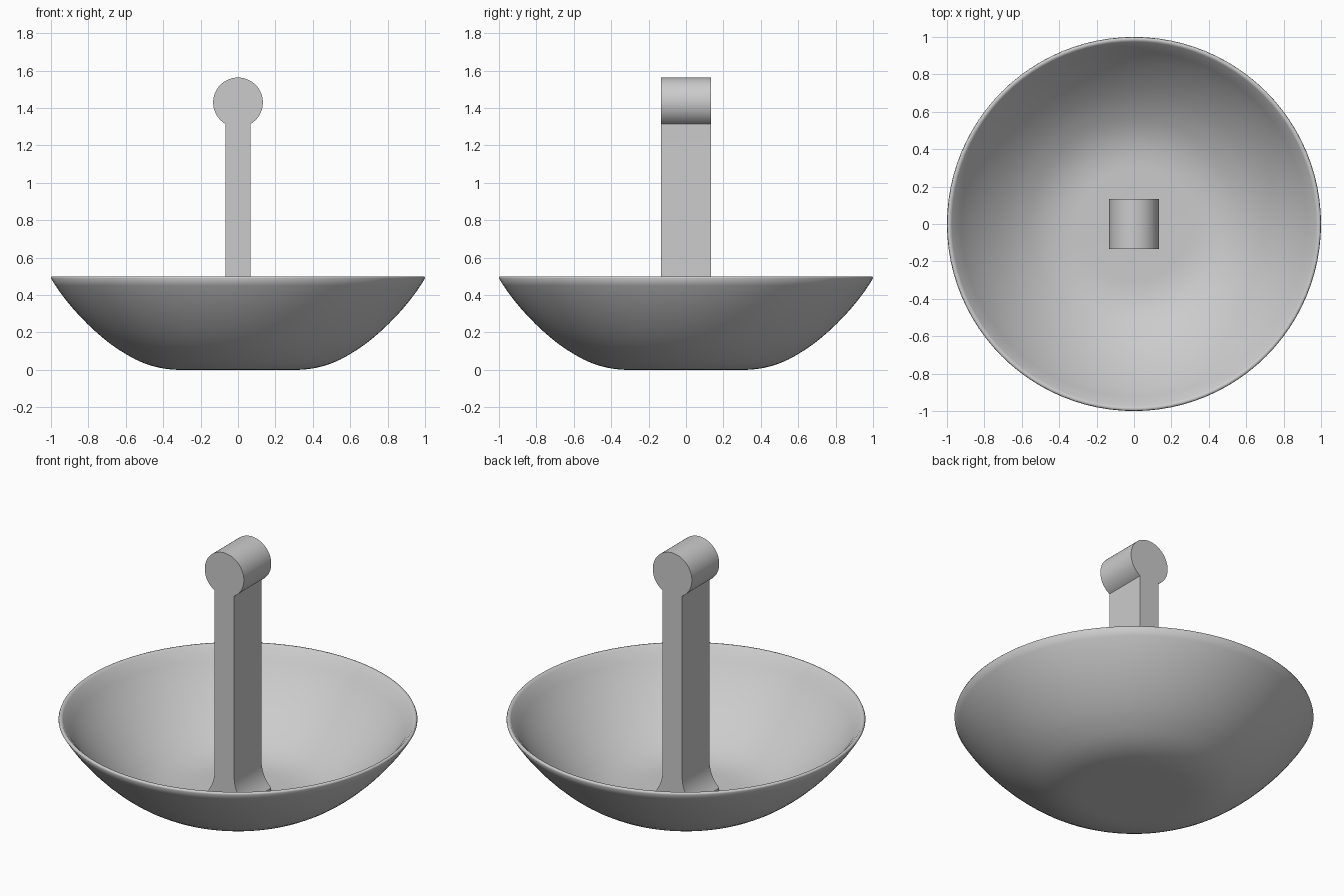
import bpy, bmesh, math
from mathutils import Vector
from mathutils.geometry import interpolate_bezier

cube = bpy.data.objects.get("Cube")
if cube:
    bpy.data.objects.remove(cube, do_unlink=True)

grey = bpy.data.materials.new("plain grey")
grey.use_nodes = True
colour = (0.6, 0.6, 0.6, 1)
grey.diffuse_color = colour
grey.node_tree.nodes["Principled BSDF"].inputs["Base Color"].default_value = colour


def finish(bm, name, angle):
    bmesh.ops.recalc_face_normals(bm, faces=bm.faces)
    mesh = bpy.data.meshes.new(name)
    bm.to_mesh(mesh)
    bm.free()
    mesh.materials.append(grey)
    obj = bpy.data.objects.new(name, mesh)
    bpy.context.collection.objects.link(obj)
    bpy.ops.object.select_all(action="DESELECT")
    obj.select_set(True)
    bpy.context.view_layer.objects.active = obj
    bpy.ops.object.shade_smooth_by_angle(angle=angle)
    return obj


def bezier(*points, steps=12):
    return interpolate_bezier(*[Vector((r, 0, z)) for r, z in points], steps)


# Bowl: curved outer profile, offset inwards for the wall, then spun
wall = 0.03
outer = bezier((0.3, 0), (0.42, 0), (0.51, 0.03), (0.6, 0.085))
outer += bezier((0.6, 0.085), (0.75, 0.17), (0.92, 0.35), (1, 0.49))[1:]
inner = []
for i, p in enumerate(outer):
    along = outer[min(i + 1, len(outer) - 1)] - outer[max(i - 1, 0)]
    inner.append(p + Vector((-along.z, 0, along.x)).normalized() * wall)
inner[-1].z = 0.492
rim = [Vector((0.996, 0, 0.5)), Vector((0.982, 0, 0.5))]
profile = [Vector((0, 0, 0))] + outer + rim + inner[::-1] + [Vector((0, 0, wall))]

bm = bmesh.new()
verts = [bm.verts.new(p) for p in profile]
edges = [bm.edges.new(pair) for pair in zip(verts, verts[1:])]
bmesh.ops.spin(bm, geom=verts + edges, cent=(0, 0, 0), axis=(0, 0, 1),
               angle=math.tau, steps=96, use_merge=True)
bmesh.ops.remove_doubles(bm, verts=bm.verts, dist=0.0005)
finish(bm, "bowl", math.pi)

# Post: flared foot, straight shaft and round head as one extruded outline
head_r, half, head_z = 0.133, 0.067, 1.43
flare_r, flare_top = 0.2, 0.2
sweep = math.acos(1 - (head_r - half) / flare_r)
side = [(head_r, wall - 0.01)]
for i in range(9):
    a = sweep * (1 - i / 8)
    side.append((half + flare_r * (1 - math.cos(a)), flare_top - flare_r * math.sin(a)))
start = -math.acos(half / head_r)
for i in range(33):
    a = start + (math.pi / 2 - start) * i / 32
    side.append((head_r * math.cos(a), head_z + head_r * math.sin(a)))
outline = side + [(-x, z) for x, z in side[-2::-1]]

bm = bmesh.new()
face = bm.faces.new([bm.verts.new((x, -head_r, z)) for x, z in outline])
result = bmesh.ops.extrude_face_region(bm, geom=[face], use_keep_orig=True)
moved = [v for v in result["geom"] if isinstance(v, bmesh.types.BMVert)]
bmesh.ops.translate(bm, verts=moved, vec=(0, 2 * head_r, 0))
finish(bm, "post_with_round_head", math.radians(30))
